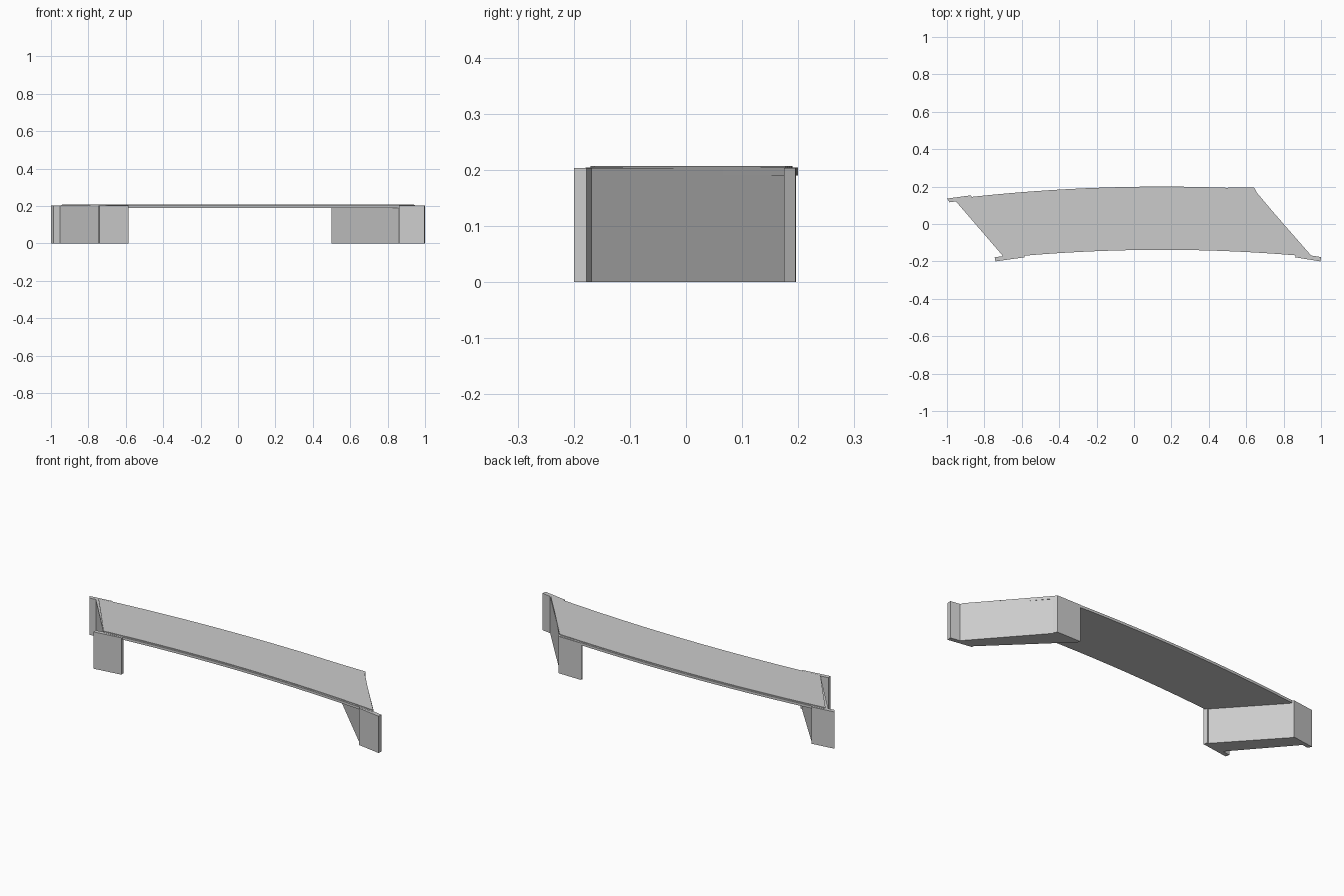
import bpy, bmesh

if "Cube" in bpy.data.objects:
    bpy.data.objects.remove(bpy.data.objects["Cube"])

def back_y(x):
    return 0.2 - 0.053 * (x - 0.15) ** 2

def front_y(x):
    return -0.138 - 0.058 * (x - 0.15) ** 2

def prism(name, outline, z0, z1):
    """Vertical extrusion of a plan outline."""
    bm = bmesh.new()
    face = bm.faces.new([bm.verts.new((x, y, z0)) for x, y in outline])
    ext = bmesh.ops.extrude_face_region(bm, geom=[face])
    for v in ext["geom"]:
        if isinstance(v, bmesh.types.BMVert):
            v.co.z = z1
    bmesh.ops.recalc_face_normals(bm, faces=bm.faces)
    me = bpy.data.meshes.new(name)
    bm.to_mesh(me)
    bm.free()
    ob = bpy.data.objects.new(name, me)
    bpy.context.collection.objects.link(ob)
    return ob

def arc(fn, xa, xb, offset=0.0, n=16):
    return [(x, fn(x) + offset) for x in (xa + (xb - xa) * i / n for i in range(n + 1))]

def curved_strip(name, front, back, inset, z0, z1):
    """Skewed curved slab between the front and back arcs."""
    outline = arc(front_y, *front, offset=inset) + arc(back_y, *back, offset=-inset)[::-1]
    return prism(name, outline, z0, z1)

# Bridge deck and slightly raised, inset road surface
curved_strip("deck_slab", (-0.695, 0.945), (-0.945, 0.64), 0.0, 0.19, 0.204)
curved_strip("road_surface", (-0.70, 0.94), (-0.94, 0.645), 0.01, 0.204, 0.207)

# Skewed solid abutments
H = 0.203
prism("left_abutment", [(-0.70, -0.172), (-0.585, -0.170), (-0.87, 0.145), (-0.96, 0.13)], 0, H)
prism("right_abutment", [(0.865, -0.170), (0.95, -0.172), (0.64, 0.183), (0.50, 0.187)], 0, H)

# Thin wing walls on the abutment ends, following the deck curve
def wing(name, a, b, t):
    prism(name, [a, b, (b[0] + t[0], b[1] + t[1]), (a[0] + t[0], a[1] + t[1])], 0, H)

wing("left_front_wing", (-0.741, -0.2), (-0.585, -0.178), (-0.004, 0.022))
wing("right_front_wing", (0.862, -0.178), (0.997, -0.2), (0.003, 0.023))
wing("left_back_wing", (-1.0, 0.136), (-0.873, 0.153), (0.014, -0.02))
wing("right_back_wing", (0.50, 0.196), (0.642, 0.195), (0.012, -0.02))
